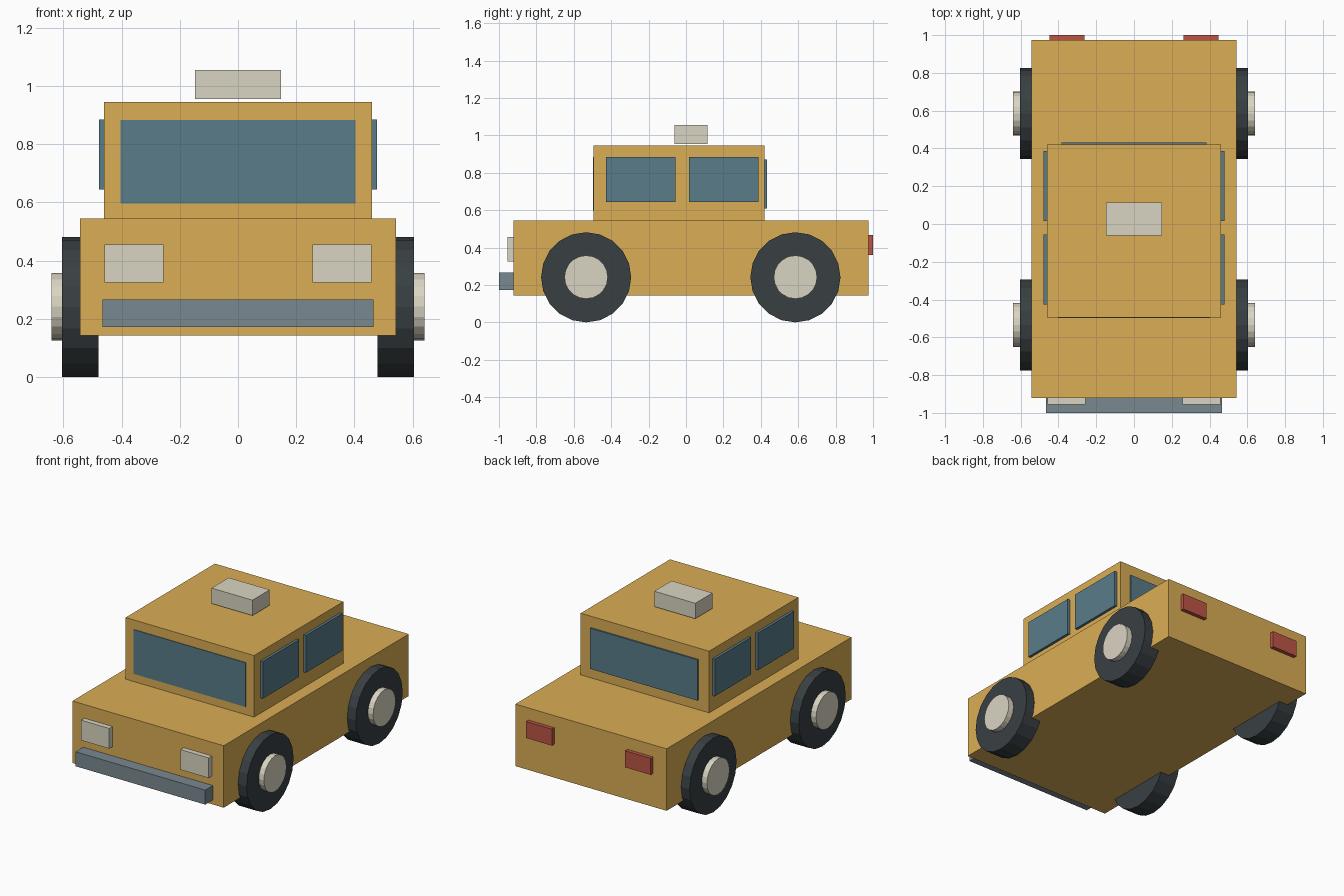
import bpy
from math import pi

if "Cube" in bpy.data.objects:
    bpy.data.objects.remove(bpy.data.objects["Cube"])


def material(name, rgb):
    m = bpy.data.materials.new(name)
    m.diffuse_color = (*rgb, 1)
    m.use_nodes = True
    m.node_tree.nodes["Principled BSDF"].inputs["Base Color"].default_value = m.diffuse_color
    return m


YELLOW = material("yellow paint", (0.70, 0.42, 0.09))
GLASS = material("blue glass", (0.10, 0.20, 0.25))
CREAM = material("cream", (0.70, 0.66, 0.54))
RUBBER = material("dark rubber", (0.04, 0.05, 0.055))
STEEL = material("steel", (0.19, 0.25, 0.28))
RED = material("red lens", (0.50, 0.09, 0.06))


def box(name, x, y, z, mat):
    """Box from (min, max) ranges on each axis."""
    center = [(a + b) / 2 for a, b in (x, y, z)]
    bpy.ops.mesh.primitive_cube_add(size=1, location=center)
    o = bpy.context.object
    o.name = name
    o.scale = [b - a for a, b in (x, y, z)]
    bpy.ops.object.transform_apply(location=False, rotation=False, scale=True)
    o.data.materials.append(mat)


def disc(name, side, x, y, z, radius, mat):
    """Cylinder along x, spanning the (inner, outer) x range on one side."""
    bpy.ops.mesh.primitive_cylinder_add(
        vertices=20, radius=radius, depth=x[1] - x[0],
        location=(side * (x[0] + x[1]) / 2, y, z), rotation=(0, pi / 2, 0))
    o = bpy.context.object
    o.name = name
    o.data.materials.append(mat)


def mirrored(side, a, b):
    return tuple(sorted((side * a, side * b)))


# Body, cabin, roof sign and front bumper
box("body", (-0.543, 0.543), (-0.922, 0.975), (0.143, 0.545), YELLOW)
box("cabin", (-0.461, 0.461), (-0.494, 0.421), (0.545, 0.945), YELLOW)
box("roof_sign", (-0.147, 0.147), (-0.062, 0.115), (0.955, 1.055), CREAM)
box("front_bumper", (-0.465, 0.465), (-1.0, -0.92), (0.172, 0.266), STEEL)

# Windscreen and rear window
box("windscreen", (-0.403, 0.403), (-0.498, -0.47), (0.597, 0.884), GLASS)
box("rear_window", (-0.385, 0.385), (0.40, 0.432), (0.608, 0.872), GLASS)

for side, label in ((-1, "left"), (1, "right")):
    # Side windows
    for end, y in (("front", (-0.427, -0.056)), ("rear", (0.015, 0.387))):
        box(f"{end}_side_window_{label}", mirrored(side, 0.44, 0.478), y,
            (0.644, 0.885), GLASS)
    # Lights
    box(f"headlight_{label}", mirrored(side, 0.256, 0.458), (-0.955, -0.90),
        (0.325, 0.456), CREAM)
    box(f"tail_light_{label}", mirrored(side, 0.263, 0.447), (0.95, 1.0),
        (0.360, 0.467), RED)
    # Wheels with protruding hubs
    for end, y in (("front", -0.534), ("rear", 0.585)):
        disc(f"{end}_tyre_{label}", side, (0.479, 0.604), y, 0.241, 0.241, RUBBER)
        disc(f"{end}_hub_{label}", side, (0.56, 0.641), y, 0.242, 0.116, CREAM)
